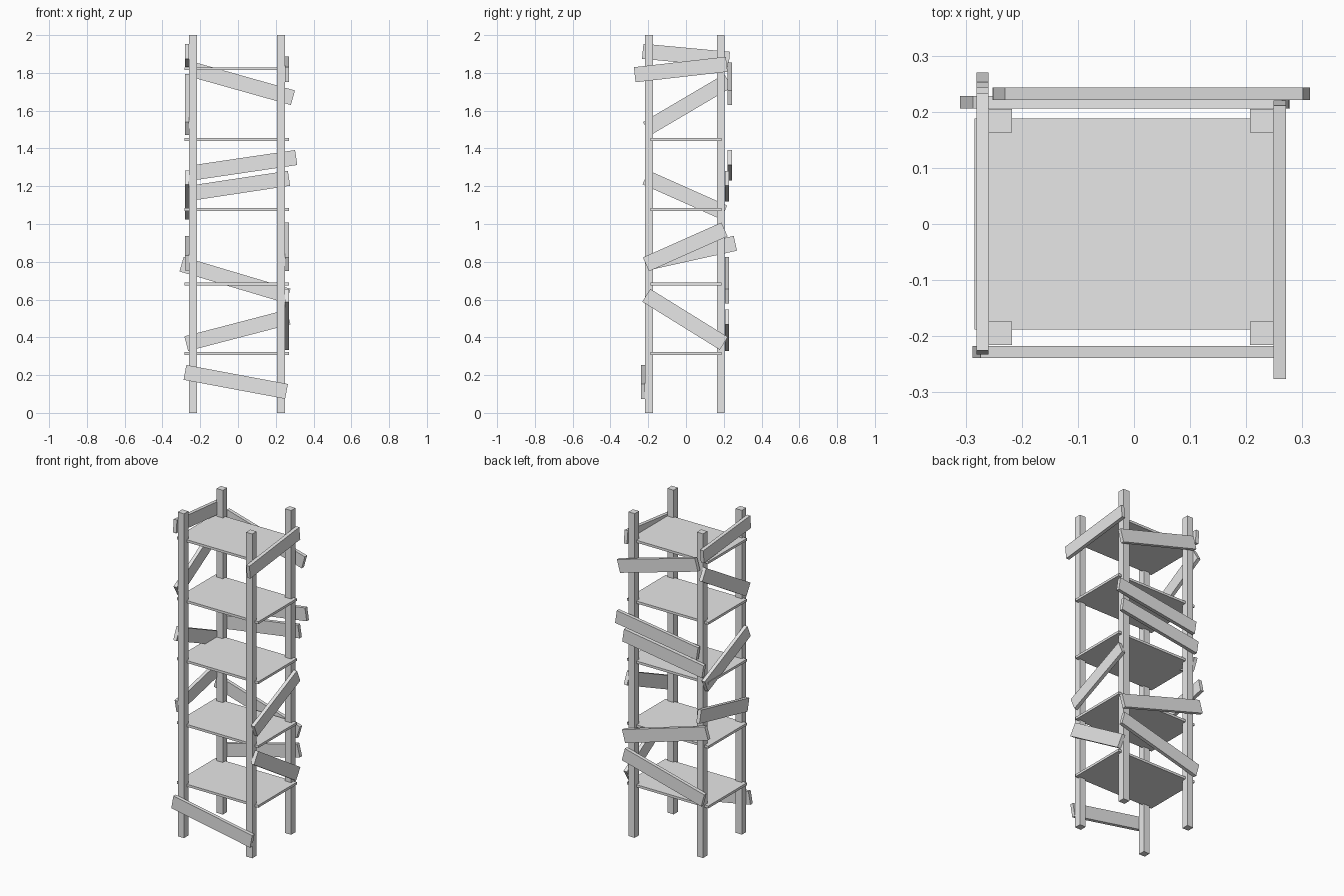
import bpy
from math import radians
from mathutils import Matrix, Vector

cube = bpy.data.objects.get("Cube")
if cube:
    bpy.data.objects.remove(cube, do_unlink=True)

grey = bpy.data.materials.new("plain_grey")
grey.use_nodes = True
grey.diffuse_color = (0.8, 0.8, 0.8, 1)
grey.node_tree.nodes["Principled BSDF"].inputs["Base Color"].default_value = (0.8, 0.8, 0.8, 1)


def box(name, centre, size, rotation=Matrix.Identity(4)):
    """Flat-sided box with its transform baked into the mesh."""
    bpy.ops.mesh.primitive_cube_add(size=1)
    obj = bpy.context.object
    obj.name = name
    obj.data.transform(Matrix.Translation(Vector(centre)) @ rotation @ Matrix.Diagonal((*size, 1)))
    obj.data.materials.append(grey)
    return obj


WIDTH, THICK = 0.08, 0.022


def plank(side, number, along, height, length, tilt, depth):
    """Tilted board nailed to one side; tilt is positive when it rises to +x or +y."""
    name = f"{side}_plank_{number}"
    if side in ("front", "back"):
        box(name, (along, depth, height), (length, THICK, WIDTH),
            Matrix.Rotation(-radians(tilt), 4, "Y"))
    else:
        box(name, (depth, along, height), (THICK, length, WIDTH),
            Matrix.Rotation(radians(tilt), 4, "X"))


# Corner posts
for x, side in ((-0.2385, "right"), (0.2275, "left")):
    for y, end in ((-0.195, "front"), (0.184, "back")):
        box(f"{end}_{side}_post", (x, y, 1), (0.042, 0.042, 2))

# Shelves
for i, z in enumerate((0.314, 0.683, 1.077, 1.447, 1.822), 1):
    box(f"shelf_{i}", (-0.007, 0, z), (0.555, 0.376, 0.015))

# Crooked planks: position along the side, height, length, tilt, depth
planks = {
    "front": [(-0.012, 0.164, 0.547, -10.6, -0.228)],
    "back": [(0.025, 1.743, 0.552, -15.7, 0.232),
             (0.031, 1.311, 0.56, 8.4, 0.232),
             (-0.002, 1.201, 0.55, 8.6, 0.217),
             (-0.016, 0.703, 0.59, -16.6, 0.217),
             (-0.003, 0.437, 0.56, 14.6, 0.217)],
    "left": [(-0.028, 1.818, 0.49, 6.5, 0.26),
             (-0.004, 0.879, 0.455, 24, 0.26),
             (-0.005, 0.495, 0.483, -31.8, 0.26)],
    "right": [(0, 1.893, 0.46, -5.3, -0.27),
              (0.008, 1.632, 0.5, 30.5, -0.27),
              (-0.006, 1.154, 0.455, -24, -0.27),
              (0.027, 0.846, 0.48, 12.5, -0.27)],
}
for side, rows in planks.items():
    for i, row in enumerate(rows, 1):
        plank(side, i, *row)
